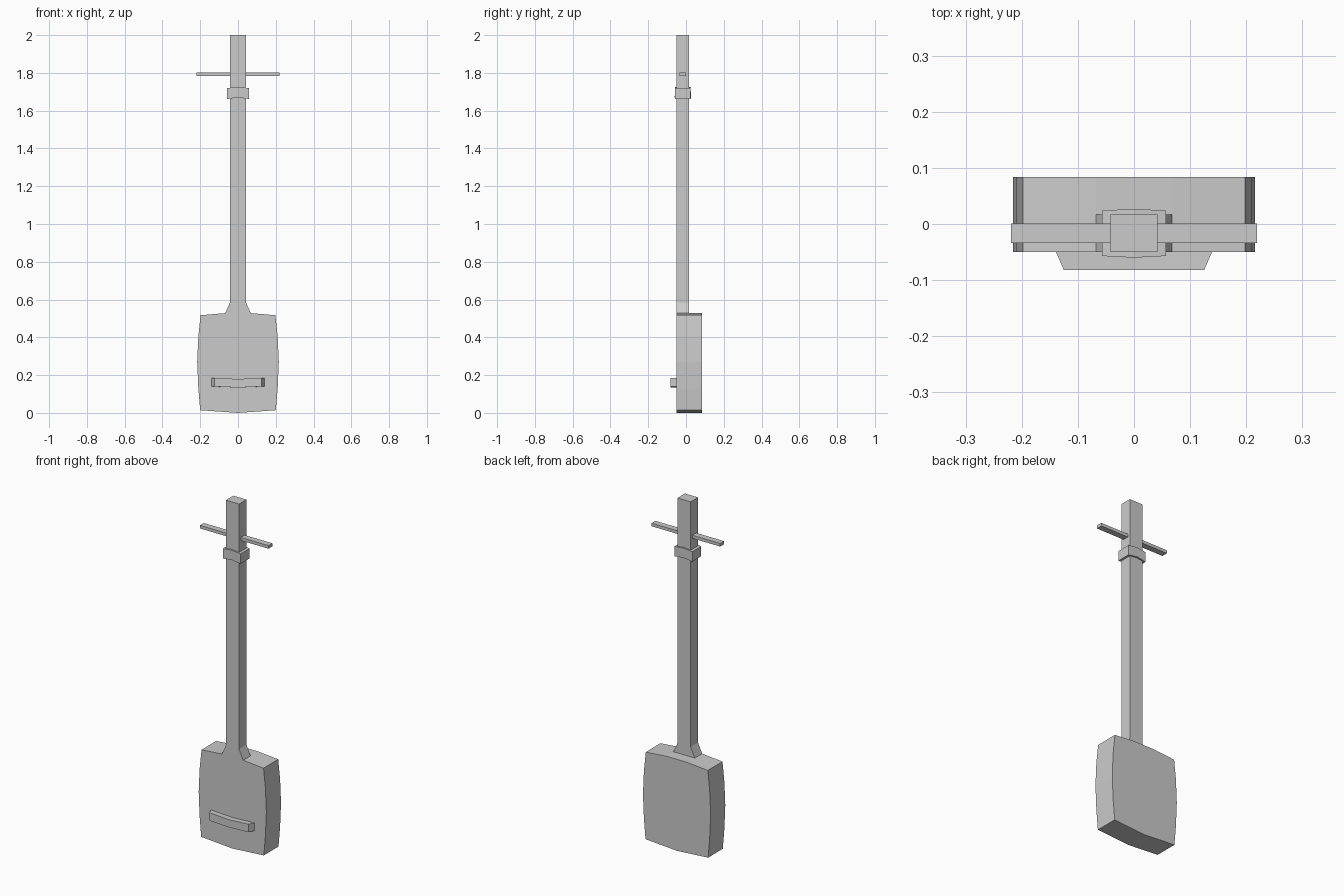
import bpy, bmesh

if "Cube" in bpy.data.objects:
    bpy.data.objects.remove(bpy.data.objects["Cube"])


def mirrored(half):
    """Close a right-hand outline (bottom to top) by mirroring it over x = 0."""
    return half + [(-x, z) for x, z in reversed(half) if x > 0]


def prism(outline, y0, y1, front_scale=1.0, bulge=0.0):
    """Extrude an x/z outline from y0 (front) to y1 (back)."""
    bm = bmesh.new()
    front = [bm.verts.new((x * front_scale, y0 - (bulge if x == 0 else 0), z)) for x, z in outline]
    back = [bm.verts.new((x, y1 + (bulge if x == 0 else 0), z)) for x, z in outline]
    bm.faces.new(front)
    bm.faces.new(back[::-1])
    n = len(outline)
    sides = [bm.faces.new((front[i], back[i], back[(i + 1) % n], front[(i + 1) % n]))
             for i in range(n)]
    return bm, sides


def finish(name, bm):
    bmesh.ops.recalc_face_normals(bm, faces=bm.faces)
    mesh = bpy.data.meshes.new(name)
    bm.to_mesh(mesh)
    bm.free()
    obj = bpy.data.objects.new(name, mesh)
    bpy.context.collection.objects.link(obj)
    return obj


# Body: barrel-sided soundbox
half = [(0, 0), (0.2, 0.014), (0.21, 0.13), (0.216, 0.27),
        (0.21, 0.405), (0.198, 0.517), (0.068, 0.528)]
bm, sides = prism(mirrored(half), -0.05, 0.084)

# Neck: split the flat shoulder and extrude its front part upward
shoulder = sides[len(half) - 1]
bmesh.ops.bisect_plane(bm, geom=[shoulder, *shoulder.edges, *shoulder.verts],
                       plane_co=(0, 0.017, 0), plane_no=(0, 1, 0))
face = next(f for f in bm.faces
            if all(abs(v.co.z - 0.528) < 1e-4 and v.co.y < 0.02 and abs(v.co.x) < 0.07
                   for v in f.verts))
for z in (0.585, 2.0):
    result = bmesh.ops.extrude_face_region(bm, geom=[face])["geom"]
    bmesh.ops.delete(bm, geom=[face], context='FACES_ONLY')
    face = next(g for g in result if isinstance(g, bmesh.types.BMFace))
    for v in face.verts:
        v.co.x = 0.042 if v.co.x > 0 else -0.042
        v.co.z = z
finish("body_and_neck", bm)

# Nut: slightly arched collar around the neck
bm, _ = prism(mirrored([(0, 1.67), (0.057, 1.662), (0.057, 1.719), (0, 1.726)]),
              -0.057, 0.024, bulge=0.003)
finish("nut_collar", bm)

# Bridge: slightly bowed bar with tapered ends
bm, _ = prism(mirrored([(0, 0.134), (0.139, 0.14), (0.139, 0.186), (0, 0.179)]),
              -0.082, -0.05, front_scale=0.9)
finish("bridge", bm)

# Tuning peg through the headstock
bm, _ = prism(mirrored([(0.219, 1.783), (0.219, 1.801)]), -0.034, 0.001)
finish("tuning_peg", bm)
